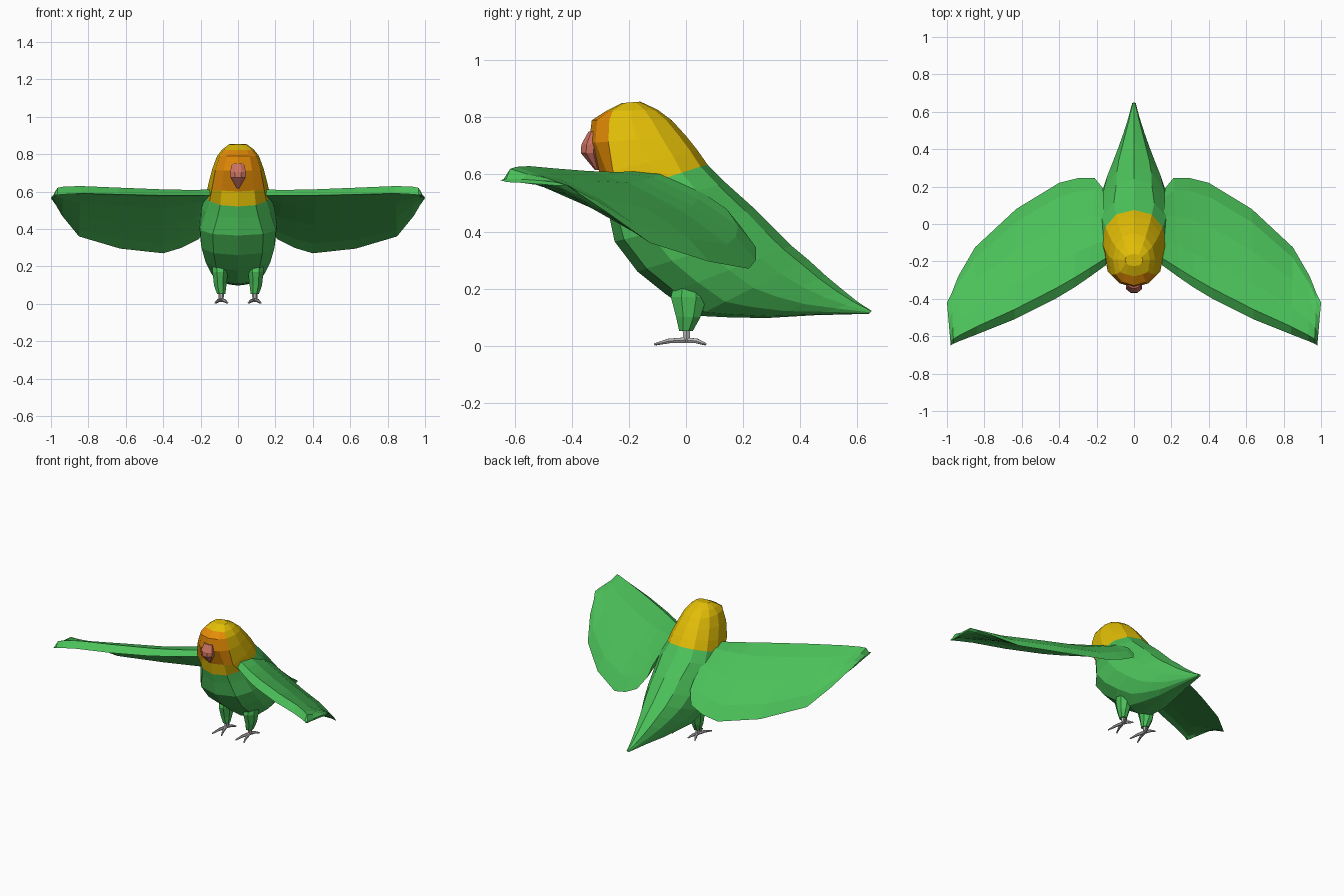
import bpy, bmesh, math
from mathutils import Vector

if "Cube" in bpy.data.objects:
    bpy.data.objects.remove(bpy.data.objects["Cube"])


def material(name, rgb):
    m = bpy.data.materials.new(name)
    m.diffuse_color = (*rgb, 1)
    m.use_nodes = True
    m.node_tree.nodes["Principled BSDF"].inputs["Base Color"].default_value = m.diffuse_color
    return m


GREEN = material("feather green", (0.07, 0.53, 0.10))
YELLOW = material("head yellow", (0.76, 0.51, 0.002))
ORANGE = material("face orange", (0.78, 0.26, 0.002))
BEAK = material("beak pink", (0.60, 0.17, 0.12))
GREY = material("foot grey", (0.48, 0.48, 0.48))


def loft(name, rings, mats, rule=None, mirror=False):
    """Skin closed rings of points; rule(ring, column) picks the material."""
    bm = bmesh.new()
    vs = [[bm.verts.new(p) for p in r] for r in rings]
    n = len(rings[0])
    for i in range(len(rings) - 1):
        for k in range(n):
            j = (k + 1) % n
            f = bm.faces.new((vs[i][k], vs[i][j], vs[i + 1][j], vs[i + 1][k]))
            f.material_index = rule(i, k) if rule else 0
    first = bm.faces.new(vs[0])
    first.material_index = rule(0, n // 2) if rule else 0
    last = bm.faces.new(vs[-1])
    last.material_index = rule(len(rings) - 2, 0) if rule else 0
    bmesh.ops.recalc_face_normals(bm, faces=bm.faces)
    me = bpy.data.meshes.new(name)
    bm.to_mesh(me)
    bm.free()
    for m in mats:
        me.materials.append(m)
    ob = bpy.data.objects.new(name, me)
    bpy.context.collection.objects.link(ob)
    if mirror:
        ob.modifiers.new("mirror", 'MIRROR').use_mirror_merge = False
    return ob


def flat_ring(x, y, z, rx, ry, n=8):
    return [(x + rx * math.sin(2 * math.pi * (k + .5) / n),
             y - ry * math.cos(2 * math.pi * (k + .5) / n), z) for k in range(n)]


def tube(name, points, radii, mat):
    rings = []
    for i, p in enumerate(points):
        d = Vector(points[min(i + 1, len(points) - 1)]) - Vector(points[max(i - 1, 0)])
        q = d.to_track_quat('Z', 'Y')
        rings.append([Vector(p) + q @ Vector((radii[i] * math.cos(a), radii[i] * math.sin(a), 0))
                      for a in (math.tau * k / 6 for k in range(6))])
    return loft(name, rings, [mat], mirror=True)


# Body, head and tail: slanted rings (front y, front z, back y, back z, half width)
BODY = [
    (-.225, .85, -.16, .855, .048), (-.28, .822, -.10, .827, .085),
    (-.33, .79, -.05, .79, .112), (-.34, .71, 0, .735, .137),
    (-.30, .60, .04, .685, .158), (-.285, .52, .075, .635, .172),
    (-.27, .46, .14, .57, .195), (-.25, .365, .24, .48, .208),
    (-.17, .26, .31, .41, .20), (-.07, .18, .37, .35, .178),
    (.04, .105, .43, .30, .142), (.14, .10, .49, .245, .108),
    (.28, .097, .55, .195, .072), (.45, .107, .60, .155, .04),
    (.64, .112, .65, .122, .010)]
FACE_EDGE = {1: .13, 2: .22, 3: .2, 4: .13}   # keeps the face mask edge upright
N = 12
rings = []
for i, (fy, fz, by, bz, w) in enumerate(BODY):
    ring = []
    for k in range(N):
        a = math.tau * k / N
        t = (1 - math.cos(a)) / 2
        if k in (2, N - 2):
            t = FACE_EDGE.get(i, t)
        s = math.copysign(abs(math.sin(a)) ** .85, math.sin(a))
        if i > 6:                              # belly broader than the back ridge
            s *= 1 + .2 * math.cos(a)
        ring.append((w * s, fy + (by - fy) * t, fz + (bz - fz) * t))
    rings.append(ring)


def body_colour(i, k):
    if 1 <= i <= 3 and (k < 2 or k >= N - 2):
        return 2          # face mask
    return 1 if i < 5 else 0


loft("body", rings, [GREEN, YELLOW, ORANGE], body_colour)

# Beak, hooked downward
loft("beak", [flat_ring(0, y, z, rx, ry) for y, z, rx, ry in (
    (-.325, .75, .034, .018), (-.335, .705, .046, .034),
    (-.337, .675, .044, .034), (-.312, .615, .007, .007))], [BEAK])

# Wings: stations (leading x, y, z, trailing x, y, z, crest lift, bulge)
WING = [
    (.15, -.22, .58, .165, .19, .42, .045, .075), (.24, -.285, .58, .21, .245, .345, .05, .085),
    (.32, -.34, .58, .30, .245, .30, .055, .088), (.42, -.40, .58, .40, .22, .27, .06, .09),
    (.64, -.51, .585, .63, .08, .295, .062, .085), (.84, -.59, .59, .85, -.125, .36, .06, .07),
    (.93, -.625, .585, .94, -.28, .47, .052, .05), (.965, -.64, .582, .975, -.37, .53, .042, .035),
    (.98, -.65, .58, 1.0, -.42, .565, .006, .008)]
rings = []
for lx, ly, lz, tx, ty, tz, c, b in WING:
    lead, trail = Vector((lx, ly, lz)), Vector((tx, ty, tz))
    top, under = [], []
    for t, h in ((.09, c), (.32, b), (.62, b * .95), (.88, b * .55)):
        p = lead.lerp(trail, t)
        top.append(p + Vector((0, 0, h)))
        under.append(p + Vector((0, 0, h * .45 - .008)))
    rings.append([lead] + top + [trail] + under[::-1])
loft("wing", rings, [GREEN], mirror=True)

# Legs
loft("thigh", [flat_ring(x, y, z, rx, ry) for x, y, z, rx, ry in (
    (.095, .01, .24, .04, .05), (.095, .01, .17, .045, .068),
    (.095, .008, .10, .036, .046), (.09, 0, .052, .024, .026))], [GREEN], mirror=True)
tube("shin", [(.09, 0, .07), (.09, .003, .015)], (.015, .013), GREY)

# Toes, two forward and two back
for i, (x, y) in enumerate(((.055, -.105), (.122, -.11), (.06, .065), (.118, .07))):
    tube("toe_%d" % (i + 1),
         [(.09, 0, .02), ((x + .09) / 2, y * .55, .017), (x, y, .005)],
         (.011, .009, .004), GREY)
